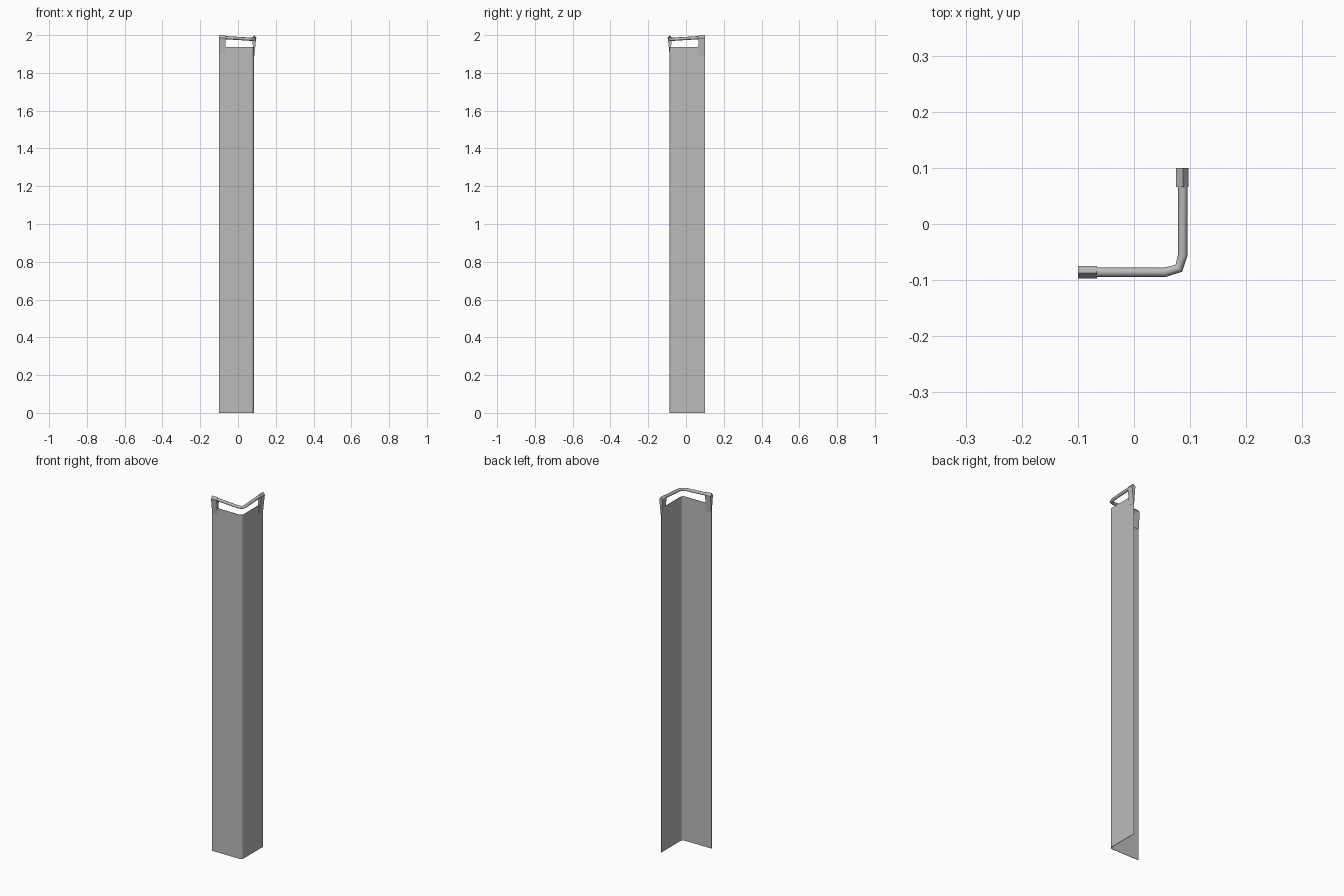
import bpy, bmesh
from mathutils import Vector

cube = bpy.data.objects.get("Cube")
if cube:
    bpy.data.objects.remove(cube)

grey = bpy.data.materials.new("matte grey")
grey.use_nodes = True
colour = (0.5, 0.5, 0.5, 1)
grey.diffuse_color = colour
grey.node_tree.nodes["Principled BSDF"].inputs["Base Color"].default_value = colour


def sweep(name, profile, offset, caps=True):
    """Extrude a 3D outline along an offset; closed with caps, or an open strip."""
    bm = bmesh.new()
    a = [bm.verts.new(p) for p in profile]
    b = [bm.verts.new(Vector(p) + Vector(offset)) for p in profile]
    n = len(a)
    for i in range(n if caps else n - 1):
        j = (i + 1) % n
        bm.faces.new((a[i], a[j], b[j], b[i]))
    if caps:
        bm.faces.new(a)
        bm.faces.new(b)
        bmesh.ops.recalc_face_normals(bm, faces=bm.faces)
    mesh = bpy.data.meshes.new(name)
    bm.to_mesh(mesh)
    bm.free()
    mesh.materials.append(grey)
    ob = bpy.data.objects.new(name, mesh)
    bpy.context.collection.objects.link(ob)
    return ob


# Angled sheet with a finely rounded corner and flat wings
SX, SY, R, STEPS = 0.084, -0.086, 0.02, 8
outline = [(-0.1, SY, 0)]
for i in range(STEPS + 1):
    t = i / STEPS
    outline.append((SX - R * (1 - t) ** 2, SY + R * t ** 2, 0))
outline.append((SX, 0.1, 0))
panel = sweep("corner_panel", outline, (0, 0, 1.937), caps=False)
solid = panel.modifiers.new("thickness", "SOLIDIFY")
solid.thickness = 0.002
solid.offset = 0

# Wedge clips that taper down onto the two free edges: (outward distance, height)
clip = [(0.087, 2.0), (0.097, 1.986), (0.086, 1.89),
        (0.083, 1.89), (0.075, 1.986)]
sweep("front_clip", [(-0.1, -d, z) for d, z in clip], (0.034, 0, 0))
sweep("side_clip", [(d, 0.1, z) for d, z in clip], (0, -0.034, 0))

# Bent rod joining the clips, dipping at the corner
path = [(-0.075, -0.086, 1.987), (0.055, -0.086, 1.979), (0.08, -0.079, 1.977),
        (0.087, -0.055, 1.979), (0.087, 0.075, 1.987)]
curve = bpy.data.curves.new("bent_rod", "CURVE")
curve.dimensions = "3D"
curve.bevel_depth = 0.0085
curve.bevel_resolution = 2
curve.use_fill_caps = True
spline = curve.splines.new("POLY")
spline.points.add(len(path) - 1)
for point, co in zip(spline.points, path):
    point.co = (*co, 1)
curve.materials.append(grey)
rod = bpy.data.objects.new("bent_rod", curve)
bpy.context.collection.objects.link(rod)
